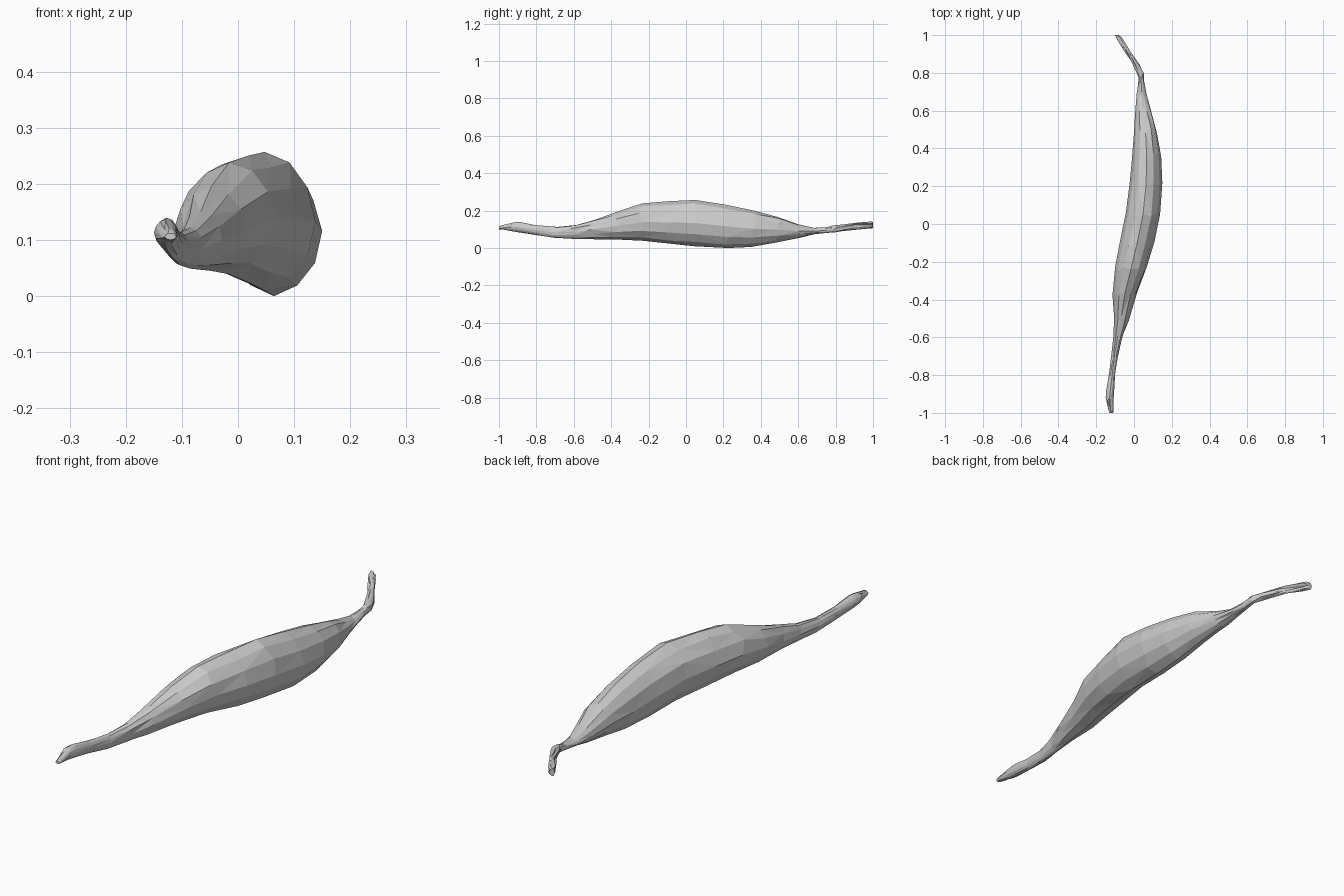
import bpy, bmesh, math, random

random.seed(4)
SIDES = 12


def loft(name, rows, jitter):
    """Skin elliptical rings given as (y, x min, x max, z min, z max)."""
    bm = bmesh.new()
    rings = []
    for i, (y, x0, x1, z0, z1) in enumerate(rows):
        ring = []
        for k in range(SIDES):
            a = 2 * math.pi * k / SIDES
            r = 1 if k % 3 == 0 else 1 - random.uniform(0, jitter)
            inner = 0 < i < len(rows) - 1
            dy = random.uniform(-0.2, 0.2) * jitter if inner else 0
            ring.append(bm.verts.new(((x0 + x1) / 2 + (x1 - x0) / 2 * r * math.cos(a),
                                      y + dy,
                                      (z0 + z1) / 2 + (z1 - z0) / 2 * r * math.sin(a))))
        rings.append(ring)
    for a, b in zip(rings, rings[1:]):
        for k in range(SIDES):
            n = (k + 1) % SIDES
            bm.faces.new((a[k], a[n], b[n], b[k]))
    bm.faces.new(rings[0])
    bm.faces.new(rings[-1])
    bmesh.ops.triangulate(bm, faces=bm.faces[:])
    bmesh.ops.recalc_face_normals(bm, faces=bm.faces[:])
    mesh = bpy.data.meshes.new(name)
    bm.to_mesh(mesh)
    bm.free()
    obj = bpy.data.objects.new(name, mesh)
    bpy.context.collection.objects.link(obj)
    return obj


# Curved pod body, from the flared front tip to the pinched neck
# and on into the thin bent stem
loft("pod_with_stem", [
    (-1.00, -0.130, -0.110, 0.100, 0.112),
    (-0.98, -0.138, -0.108, 0.098, 0.120),
    (-0.93, -0.150, -0.108, 0.090, 0.137),
    (-0.89, -0.148, -0.106, 0.083, 0.140),
    (-0.80, -0.132, -0.100, 0.068, 0.122),
    (-0.70, -0.120, -0.086, 0.055, 0.113),
    (-0.60, -0.108, -0.062, 0.049, 0.123),
    (-0.50, -0.106, -0.028, 0.047, 0.150),
    (-0.37, -0.114, 0.018, 0.045, 0.195),
    (-0.24, -0.100, 0.068, 0.039, 0.238),
    (-0.10, -0.074, 0.108, 0.025, 0.250),
    (0.05, -0.043, 0.138, 0.010, 0.257),
    (0.22, -0.022, 0.150, 0.000, 0.232),
    (0.36, -0.010, 0.144, 0.006, 0.200),
    (0.49, 0.000, 0.122, 0.030, 0.167),
    (0.60, 0.006, 0.088, 0.055, 0.127),
    (0.68, 0.014, 0.066, 0.073, 0.108),
    (0.75, 0.022, 0.054, 0.080, 0.112),
    (0.79, 0.024, 0.052, 0.084, 0.120),
    (0.83, 0.002, 0.034, 0.089, 0.124),
    (0.91, -0.043, -0.016, 0.099, 0.136),
    (0.98, -0.090, -0.064, 0.104, 0.142),
    (1.00, -0.102, -0.082, 0.106, 0.139),
], 0.07)
